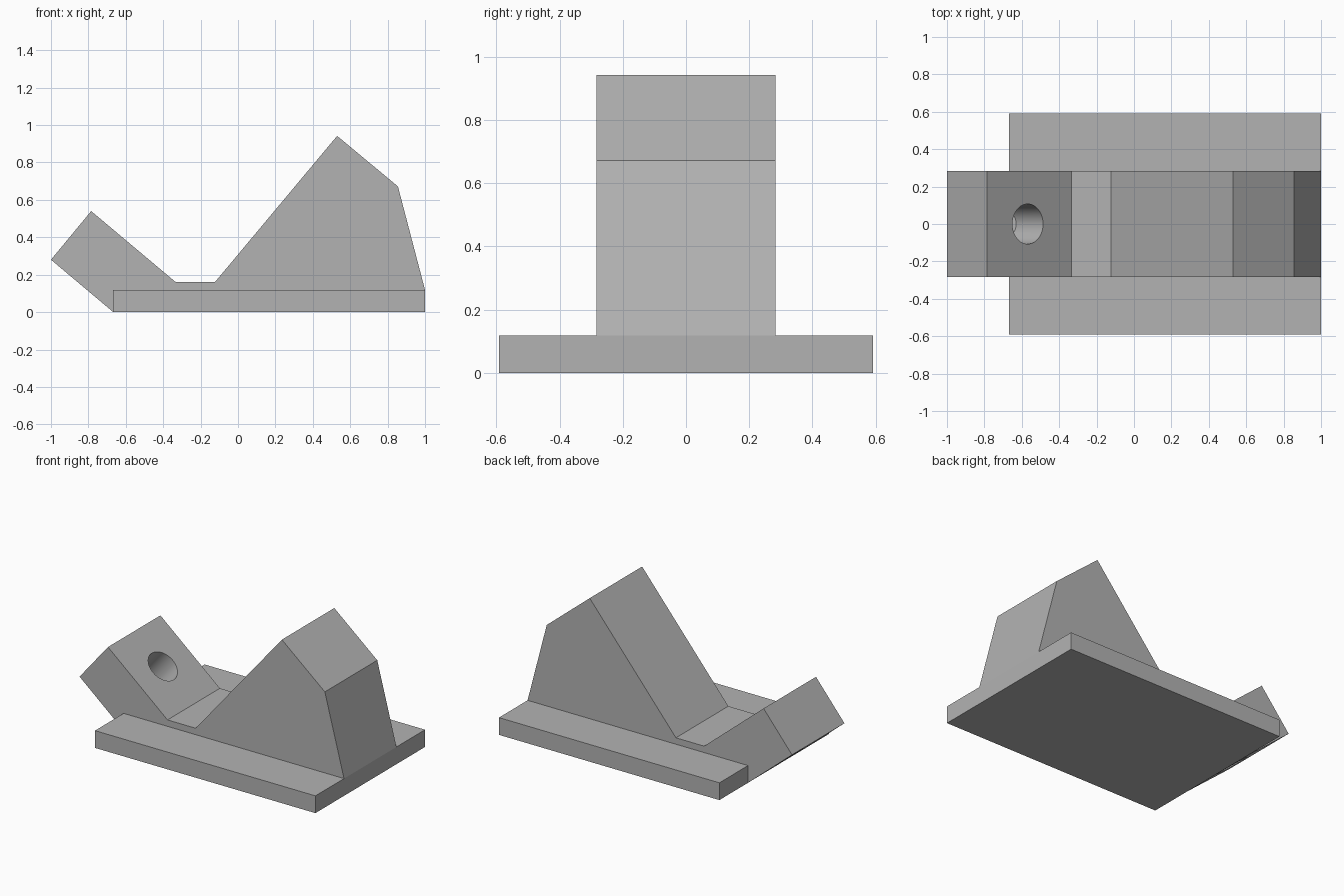
import bpy
import bmesh
import math
from mathutils import Matrix, Vector

if "Cube" in bpy.data.objects:
    bpy.data.objects.remove(bpy.data.objects["Cube"], do_unlink=True)

grey = bpy.data.materials.new("plain grey")
grey.use_nodes = True
colour = (0.45, 0.45, 0.45, 1)
grey.diffuse_color = colour
grey.node_tree.nodes["Principled BSDF"].inputs["Base Color"].default_value = colour


def add_object(name, bm):
    bmesh.ops.recalc_face_normals(bm, faces=bm.faces)
    mesh = bpy.data.meshes.new(name)
    bm.to_mesh(mesh)
    bm.free()
    mesh.materials.append(grey)
    obj = bpy.data.objects.new(name, mesh)
    bpy.context.collection.objects.link(obj)
    return obj


def extrude_profile(name, points, half_width):
    """Extrude an x-z outline along y, centred on y = 0."""
    bm = bmesh.new()
    face = bm.faces.new([bm.verts.new((x, -half_width, z)) for x, z in points])
    result = bmesh.ops.extrude_face_region(bm, geom=[face])
    moved = [v for v in result["geom"] if isinstance(v, bmesh.types.BMVert)]
    bmesh.ops.translate(bm, verts=moved, vec=(0, 2 * half_width, 0))
    return add_object(name, bm)


# Flat base plate
toe, plate_top = -0.667, 0.118
extrude_profile("base_plate",
                [(toe, 0), (1, 0), (1, plate_top), (toe, plate_top)], 0.592)

# Central body: tilted lug, short flat valley and tall wedge
lug_top, lug_foot = Vector((-0.785, 0, 0.54)), Vector((-0.335, 0, 0.162))
body = extrude_profile("central_body", [
    (toe, 0), (toe, plate_top), (1, plate_top), (0.855, 0.672),
    (0.53, 0.942), (-0.122, 0.162), (lug_foot.x, lug_foot.z),
    (lug_top.x, lug_top.z), (-1, 0.28)], 0.283)

# Round hole bored square to the lug's sloping face
slope = (lug_foot - lug_top).normalized()
axis = Vector((-slope.z, 0, slope.x))
centre = Vector((-0.568, 0, 0.358))
bm = bmesh.new()
bmesh.ops.create_cone(bm, cap_ends=True, segments=64, radius1=0.107,
                      radius2=0.107, depth=1.0,
                      matrix=Matrix.Translation(centre - axis * 0.2)
                      @ axis.to_track_quat("Z", "Y").to_matrix().to_4x4())
cutter = add_object("hole_cutter", bm)
cutter.hide_render = True

bore = body.modifiers.new("lug_hole", "BOOLEAN")
bore.operation = "DIFFERENCE"
bore.solver = "EXACT"
bore.object = cutter
bpy.context.view_layer.objects.active = body
body.select_set(True)
bpy.ops.object.modifier_apply(modifier=bore.name)
bpy.data.objects.remove(cutter, do_unlink=True)
bpy.ops.object.shade_smooth_by_angle(angle=math.radians(20))
